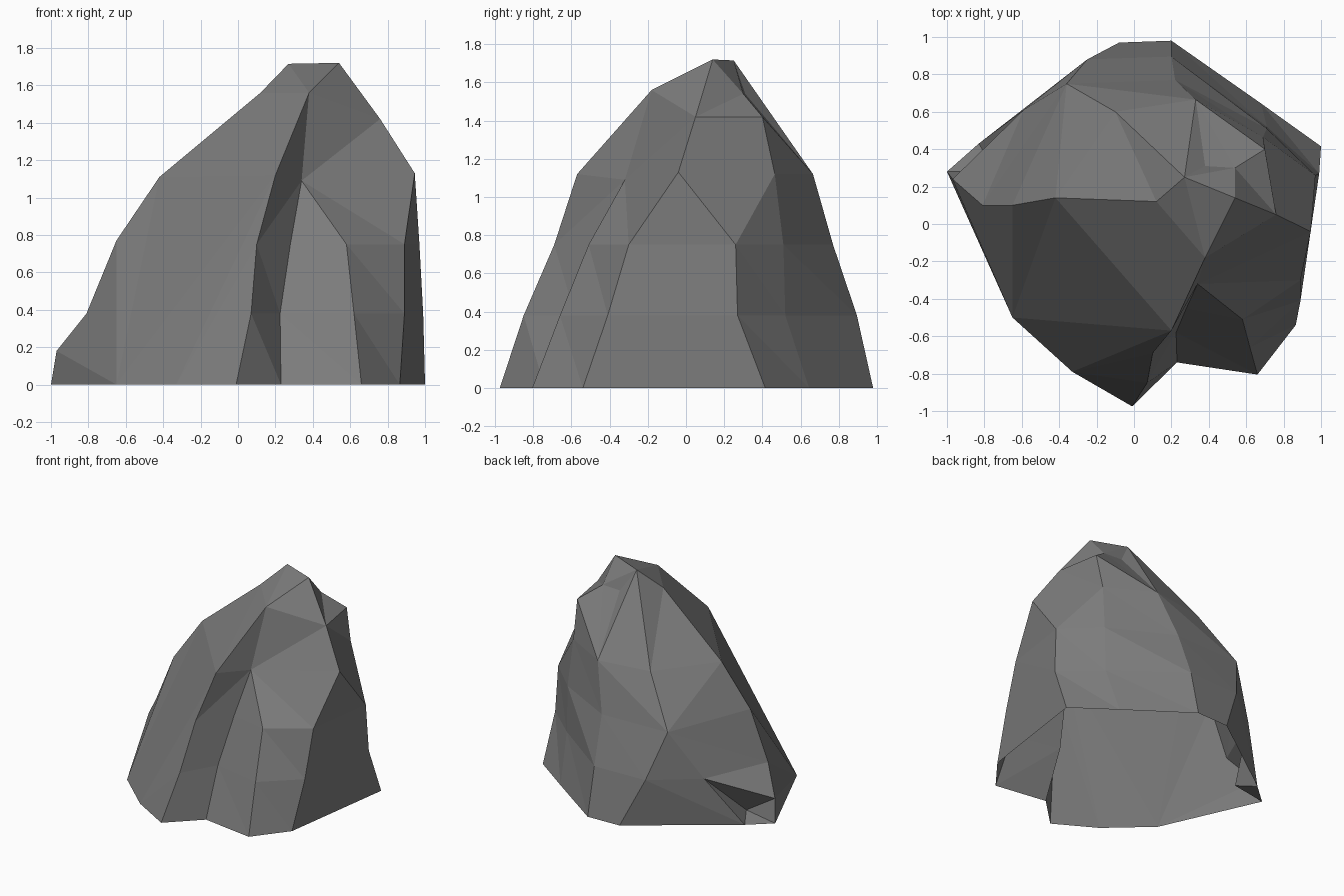
import bpy, bmesh

if "Cube" in bpy.data.objects:
    bpy.data.objects.remove(bpy.data.objects["Cube"])

LEVELS = (0, 0.38, 0.75, 1.12)


def ridge(*xy):
    """Lift plan points onto the common height levels."""
    return [(x, y, z) for (x, y), z in zip(xy, LEVELS)]


# Summit points
peak = (0.54, 0.14, 1.72)
back_peak = (0.27, 0.25, 1.715)
front_knob = (0.38, -0.18, 1.56)

# Ridges running from the ground to the summit
left = [(-1, .28, 0), (-.97, .24, .18), (-.81, .1, .38), (-.65, .1, .77),
        (-.42, .14, 1.11), (.12, .12, 1.56), back_peak]
front = ridge((-.01, -.975), (.07, -.85), (.1, -.69), (.2, -.57)) + [front_knob, peak]
groove = ridge((.23, -.74), (.225, -.58), (.28, -.45)) + [(.34, -.32, 1.09), front_knob, peak]
buttress = ridge((.66, -.805), (.62, -.66), (.58, -.51)) + groove[3:]
right = ridge((.865, -.54), (.89, -.41), (.89, -.3)) + [
    (.945, -.04, 1.13), (.76, .05, 1.42), peak]
right_back = ridge((1, .415), (.99, .27), (.97, .26)) + right[3:]
shoulder = ridge((.68, .644), (.71, .52), (.71, .51), (.69, .465)) + [
    (.7, .4, 1.42), (.54, .3, 1.54), peak]
back = ridge((.2, .98), (.2, .895), (.22, .77), (.33, .665)) + [back_peak]
back_valley = back[:4] + [(.38, .31, 1.54), back_peak]
back_left = ridge((-.08, .97), (-.25, .88), (-.36, .75), (-.1, .6)) + [back_peak]

# Broad front-left slope, and the small undercut notch at the left foot
slope_left = [(-.65, -.5, 0)] + left[3:]
slope_right = [slope_left[0]] + front[3:]
slope_foot = [(-.33, -.79, 0)] + front[3:]
notch_back = [(-.83, .43, 0), (-.59, .61, .38)] + back_left[2:]
notch = [notch_back[0], (-.74, .28, .04)] + notch_back[1:]

ridges = [left, slope_left, slope_right, slope_foot, front, groove, buttress, right,
          right_back, shoulder, back_valley, back, back_left, notch_back, notch]

bm = bmesh.new()
verts = {}


def vert(p):
    if p not in verts:
        verts[p] = bm.verts.new(p)
    return verts[p]


def stitch(a, b):
    """Fill between two ridges with triangles, always climbing the lower side."""
    i = j = 0
    while i < len(a) - 1 or j < len(b) - 1:
        climb_a = j == len(b) - 1 or (i < len(a) - 1 and a[i + 1][2] <= b[j + 1][2])
        tri = (a[i], b[j], a[i + 1] if climb_a else b[j + 1])
        if len(set(tri)) == 3:
            bm.faces.new([vert(p) for p in tri])
        i, j = (i + 1, j) if climb_a else (i, j + 1)


# The rock is an open shell with no underside
for k, r in enumerate(ridges):
    stitch(r, ridges[(k + 1) % len(ridges)])
bmesh.ops.recalc_face_normals(bm, faces=bm.faces[:])

mesh = bpy.data.meshes.new("rock")
bm.to_mesh(mesh)
bm.free()
stone = bpy.data.materials.new("grey stone")
stone.diffuse_color = (0.2, 0.2, 0.2, 1)
stone.use_nodes = True
stone.node_tree.nodes["Principled BSDF"].inputs["Base Color"].default_value = stone.diffuse_color
mesh.materials.append(stone)
bpy.context.collection.objects.link(bpy.data.objects.new("rock", mesh))
